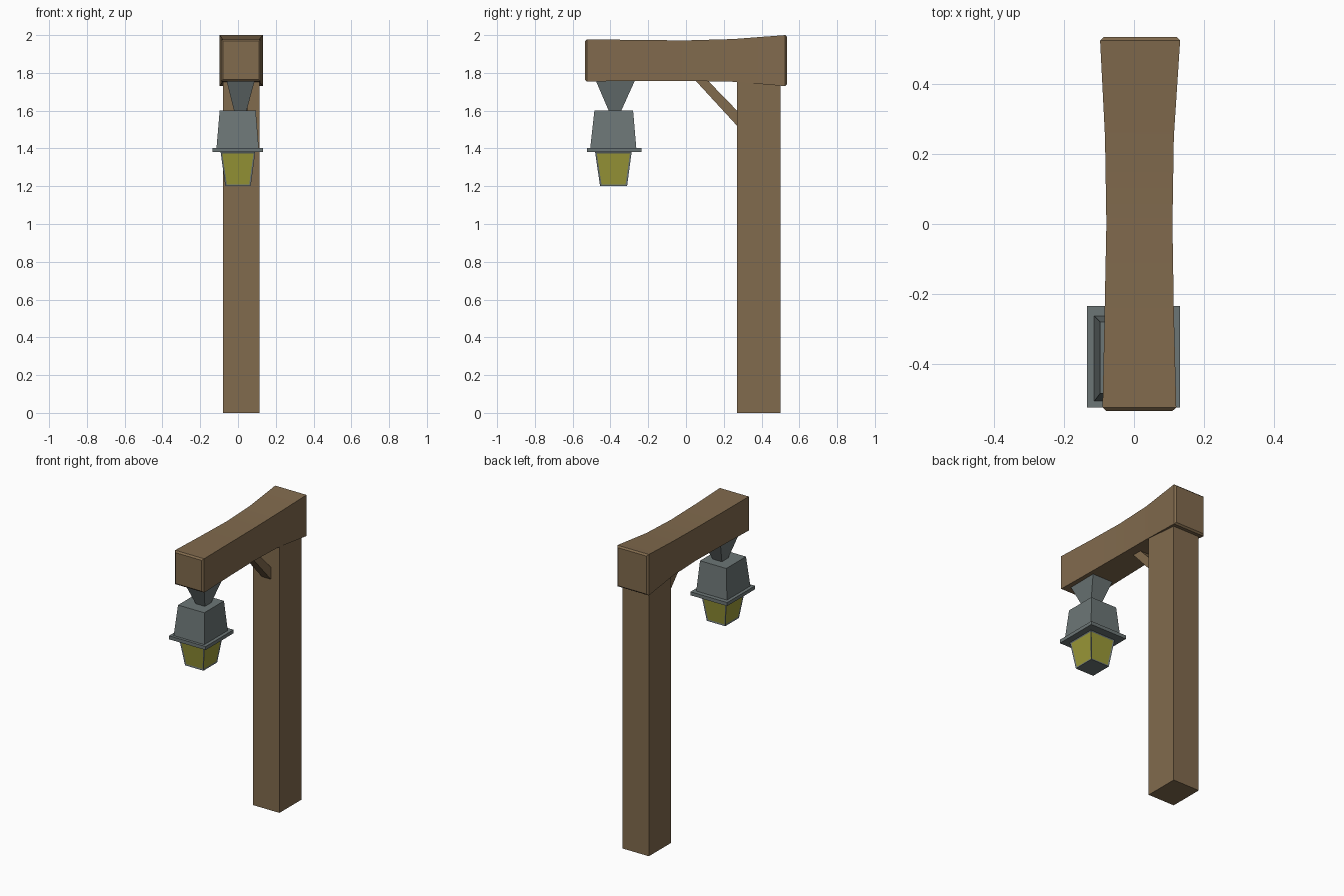
import bpy, bmesh

if "Cube" in bpy.data.objects:
    bpy.data.objects.remove(bpy.data.objects["Cube"])


def material(name, rgb):
    m = bpy.data.materials.new(name)
    m.diffuse_color = (*rgb, 1)
    m.use_nodes = True
    m.node_tree.nodes["Principled BSDF"].inputs["Base Color"].default_value = m.diffuse_color
    return m


WOOD = material("wood", (0.22, 0.145, 0.075))
METAL = material("metal", (0.15, 0.18, 0.18))
GLASS = material("glass", (0.33, 0.32, 0.04))


def finish(name, bm, mats, smooth=False):
    bmesh.ops.recalc_face_normals(bm, faces=bm.faces)
    me = bpy.data.meshes.new(name)
    bm.to_mesh(me)
    bm.free()
    for m in mats:
        me.materials.append(m)
    ob = bpy.data.objects.new(name, me)
    bpy.context.collection.objects.link(ob)
    if smooth:
        bpy.ops.object.select_all(action='DESELECT')
        ob.select_set(True)
        bpy.context.view_layer.objects.active = ob
        bpy.ops.object.shade_smooth_by_angle(angle=0.5)
    return ob


def loft(rings):
    """Skin a list of four-cornered rings and cap both ends."""
    bm = bmesh.new()
    loops = [[bm.verts.new(p) for p in r] for r in rings]
    for a, b in zip(loops, loops[1:]):
        for i in range(4):
            j = (i + 1) % 4
            bm.faces.new((a[i], a[j], b[j], b[i]))
    bm.faces.new(loops[0])
    bm.faces.new(loops[-1])
    return bm


def level(z, x0, x1, y0, y1):
    return [(x0, y0, z), (x1, y0, z), (x1, y1, z), (x0, y1, z)]


def section(y, x0, x1, z0, z1):
    return [(x0, y, z0), (x1, y, z0), (x1, y, z1), (x0, y, z1)]


# Upright post
finish("post", loft([level(0, -0.08, 0.113, 0.27, 0.5),
                     level(1.76, -0.08, 0.113, 0.27, 0.5)]), [WOOD])

# Waisted top beam with chamfered ends
beam = [(-0.535, -0.08, 0.11, 1.765, 1.968), (-0.525, -0.09, 0.121, 1.755, 1.978),
        (-0.25, -0.084, 0.114, 1.757, 1.974), (0, -0.079, 0.11, 1.758, 1.972),
        (0.25, -0.083, 0.114, 1.753, 1.979), (0.525, -0.097, 0.132, 1.73, 2.0),
        (0.535, -0.087, 0.122, 1.74, 1.99)]
finish("beam", loft([section(*s) for s in beam]), [WOOD], True)

# Diagonal brace between post and beam
profile = [(0.045, 1.765), (0.275, 1.515), (0.275, 1.595), (0.11, 1.765)]
finish("brace", loft([[(x, y, z) for y, z in profile] for x in (-0.015, 0.05)]), [WOOD])

# Lantern hanger, housing and rim
finish("lantern_hanger", loft([level(1.765, -0.062, 0.09, -0.48, -0.268),
                               level(1.595, -0.02, 0.044, -0.407, -0.345)]), [METAL])
finish("lantern_housing", loft([level(1.6, -0.097, 0.094, -0.485, -0.28),
                                level(1.4, -0.114, 0.11, -0.507, -0.263)]), [METAL])
finish("lantern_rim", loft([level(1.403, -0.135, 0.132, -0.525, -0.235),
                            level(1.38, -0.135, 0.132, -0.525, -0.235)]), [METAL])

# Tapered lamp body: metal frame with inset glass panes
bm = loft([level(1.38, -0.092, 0.091, -0.481, -0.288),
           level(1.2, -0.067, 0.067, -0.455, -0.312)])
bmesh.ops.recalc_face_normals(bm, faces=bm.faces)
sides = [f for f in bm.faces if abs(f.normal.z) < 0.7]
bmesh.ops.inset_individual(bm, faces=sides, thickness=0.012, depth=-0.003)
for f in sides:
    f.material_index = 1
finish("lantern_glass", bm, [METAL, GLASS])
